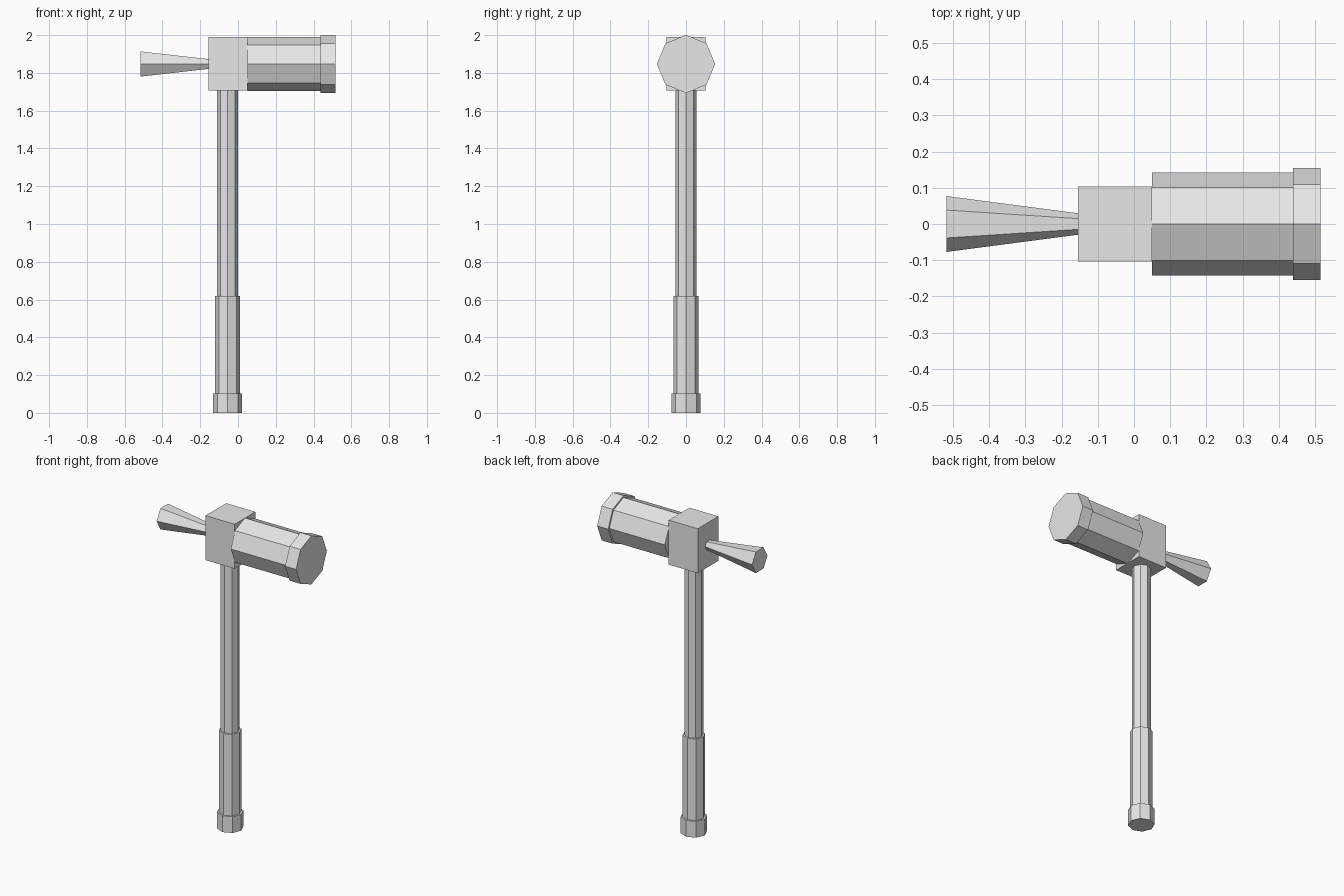
import bpy
from math import pi
from mathutils import Matrix

cube = bpy.data.objects.get("Cube")
if cube:
    bpy.data.objects.remove(cube, do_unlink=True)

grey = bpy.data.materials.new("plain_grey")
grey.use_nodes = True
colour = (0.8, 0.8, 0.8, 1)
grey.diffuse_color = colour
grey.node_tree.nodes["Principled BSDF"].inputs["Base Color"].default_value = colour

HANDLE_X = -0.055
HEAD_Z = 1.847


def finish(name):
    obj = bpy.context.object
    obj.name = obj.data.name = name
    obj.data.materials.append(grey)
    return obj


def prism(name, sides, start, end, r_start, r_end, along_x=False):
    """Faceted bar, upright on the handle axis or lying along the head axis."""
    bpy.ops.mesh.primitive_cone_add(vertices=sides, radius1=r_start,
                                    radius2=r_end, depth=end - start)
    obj = finish(name)
    mid = (start + end) / 2
    if along_x:
        place = Matrix.Translation((mid, 0, HEAD_Z)) @ Matrix.Rotation(pi / 2, 4, 'Y')
    else:
        place = Matrix.Translation((HANDLE_X, 0, mid))
    obj.data.transform(place)
    return obj


# Handle, grip and pommel
prism("pommel", 8, 0, 0.103, 0.077, 0.077)
prism("grip", 8, 0.10, 0.62, 0.066, 0.066)
prism("shaft", 8, 0.61, 1.73, 0.055, 0.055)

# Central head block
bpy.ops.mesh.primitive_cube_add(size=1)
block = finish("head_block")
block.data.transform(Matrix.Translation((-0.053, 0, 1.848))
                     @ Matrix.Diagonal((0.204, 0.206, 0.282, 1)))

# Striking barrel and its wider face
prism("barrel", 8, 0.049, 0.44, 0.142, 0.142, along_x=True)
prism("striking_face", 8, 0.438, 0.515, 0.154, 0.154, along_x=True)

# Flared six-sided tail with flat top and bottom
prism("flared_tail", 6, -0.517, -0.15, 0.077, 0.029, along_x=True)
